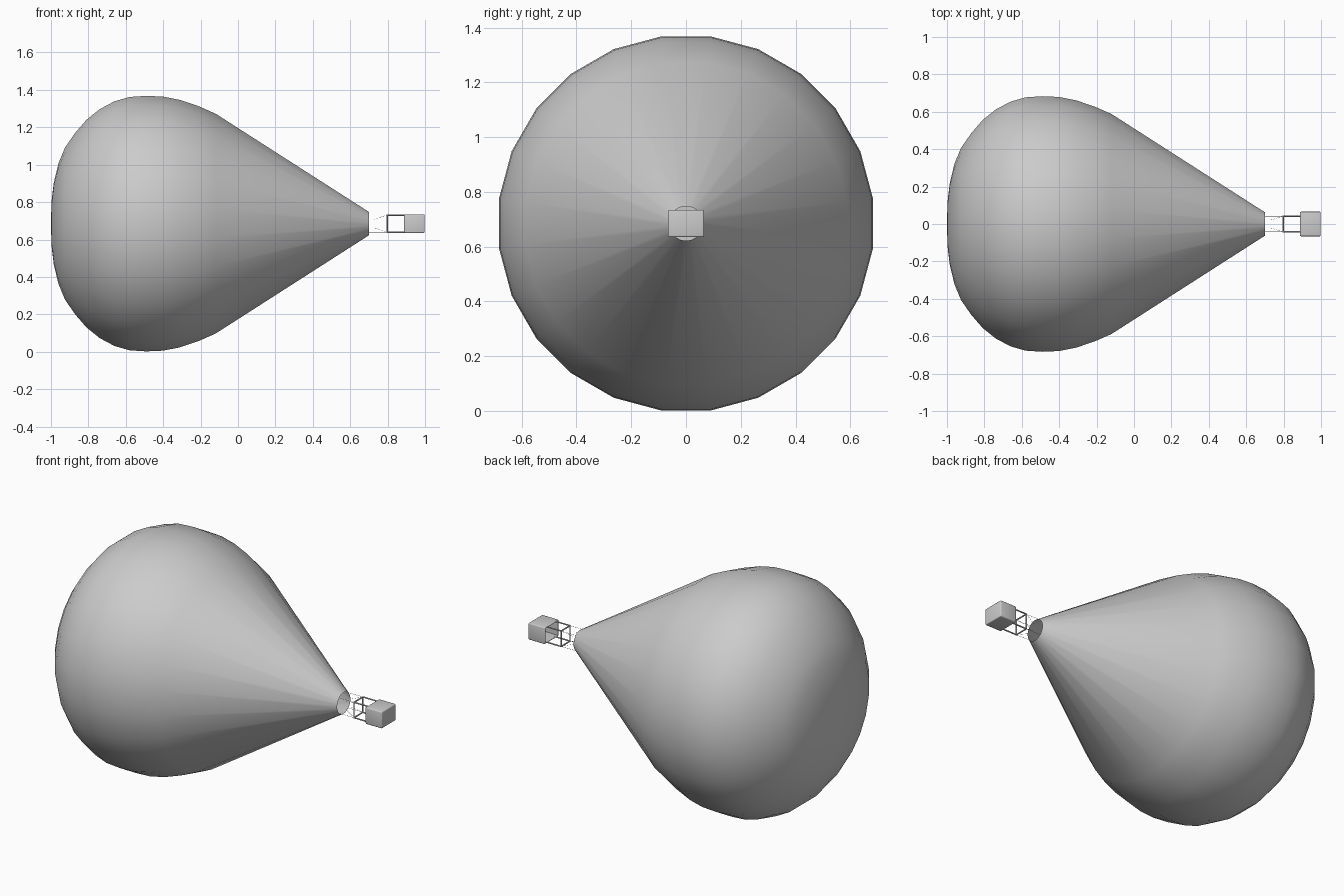
import bpy, bmesh, math
from mathutils import Vector

cube = bpy.data.objects.get("Cube")
if cube:
    bpy.data.objects.remove(cube, do_unlink=True)

MID = 0.685      # height of the long axis
SIDES = 24

grey = bpy.data.materials.new("plain grey")
grey.use_nodes = True
grey.diffuse_color = (0.6, 0.6, 0.6, 1)
grey.node_tree.nodes["Principled BSDF"].inputs["Base Color"].default_value = (0.6, 0.6, 0.6, 1)


def finish(bm, name, angle=None):
    mesh = bpy.data.meshes.new(name)
    bm.to_mesh(mesh)
    bm.free()
    obj = bpy.data.objects.new(name, mesh)
    bpy.context.collection.objects.link(obj)
    mesh.materials.append(grey)
    if angle:
        bpy.ops.object.select_all(action="DESELECT")
        obj.select_set(True)
        bpy.context.view_layer.objects.active = obj
        bpy.ops.object.shade_smooth_by_angle(angle=math.radians(angle))
    return obj


def rod(name, a, b, radius, sides=8):
    a, b = Vector(a), Vector(b)
    bm = bmesh.new()
    bmesh.ops.create_cone(bm, cap_ends=True, segments=sides, radius1=radius,
                          radius2=radius, depth=(b - a).length)
    obj = finish(bm, name, 40)
    obj.rotation_euler = (b - a).to_track_quat("Z", "Y").to_euler()
    obj.location = (a + b) / 2
    return obj


# Envelope: lathed profile (x, radius) with an open mouth
profile = [(-0.997, 0.12), (-0.985, 0.22), (-0.96, 0.325), (-0.925, 0.41),
           (-0.87, 0.49), (-0.81, 0.56), (-0.74, 0.617), (-0.66, 0.66),
           (-0.58, 0.683), (-0.49, 0.689), (-0.40, 0.685), (-0.31, 0.667),
           (-0.21, 0.633), (-0.12, 0.593), (0.70, 0.063)]
bm = bmesh.new()
rings = []
for x, r in profile:
    angles = [math.tau * (i + 0.5) / SIDES for i in range(SIDES)]
    rings.append([bm.verts.new((x, r * math.cos(a), MID + r * math.sin(a))) for a in angles])
crown = bm.verts.new((-1, 0, MID))
for i in range(SIDES):
    j = (i + 1) % SIDES
    bm.faces.new((crown, rings[0][j], rings[0][i]))
    for low, high in zip(rings, rings[1:]):
        bm.faces.new((low[i], low[j], high[j], high[i]))
bmesh.ops.recalc_face_normals(bm, faces=bm.faces)
finish(bm, "envelope", 50)

# Basket: rounded box, hollowed from the side facing the envelope
bm = bmesh.new()
bmesh.ops.create_cube(bm, size=1)
bmesh.ops.scale(bm, vec=(0.11, 0.132, 0.1), verts=bm.verts)
bmesh.ops.translate(bm, vec=(0.943, 0, MID), verts=bm.verts)
bmesh.ops.bevel(bm, geom=bm.edges[:], offset=0.006, segments=3, profile=0.5, affect="EDGES")
opening = min(bm.faces, key=lambda f: f.calc_center_median().x - f.calc_area())
opening = min((f for f in bm.faces if f.calc_area() > 0.005),
              key=lambda f: f.calc_center_median().x)
bmesh.ops.inset_region(bm, faces=[opening], thickness=0.003)
bmesh.ops.translate(bm, vec=(0.09, 0, 0), verts=opening.verts)
finish(bm, "basket", 40)

# Burner frame: four posts and a rectangular hoop, with ropes to the mouth
FX, FY, FZ = 0.797, 0.042, 0.046
corners = [(FY, FZ), (-FY, FZ), (-FY, -FZ), (FY, -FZ)]
for i, (y, z) in enumerate(corners):
    ny, nz = corners[(i + 1) % 4]
    here = (FX, y, MID + z)
    rod(f"frame_post_{i + 1}", here, (0.9, y, MID + z), 0.004)
    rod(f"frame_bar_{i + 1}", here, (FX, ny, MID + nz), 0.004)
    rod(f"mouth_rope_{i + 1}", here, (0.699, y, MID + z), 0.0008, 5)
    rod(f"burner_line_{i + 1}", here, (0.73, y * 0.5, MID + z * 0.5), 0.0006, 5)
